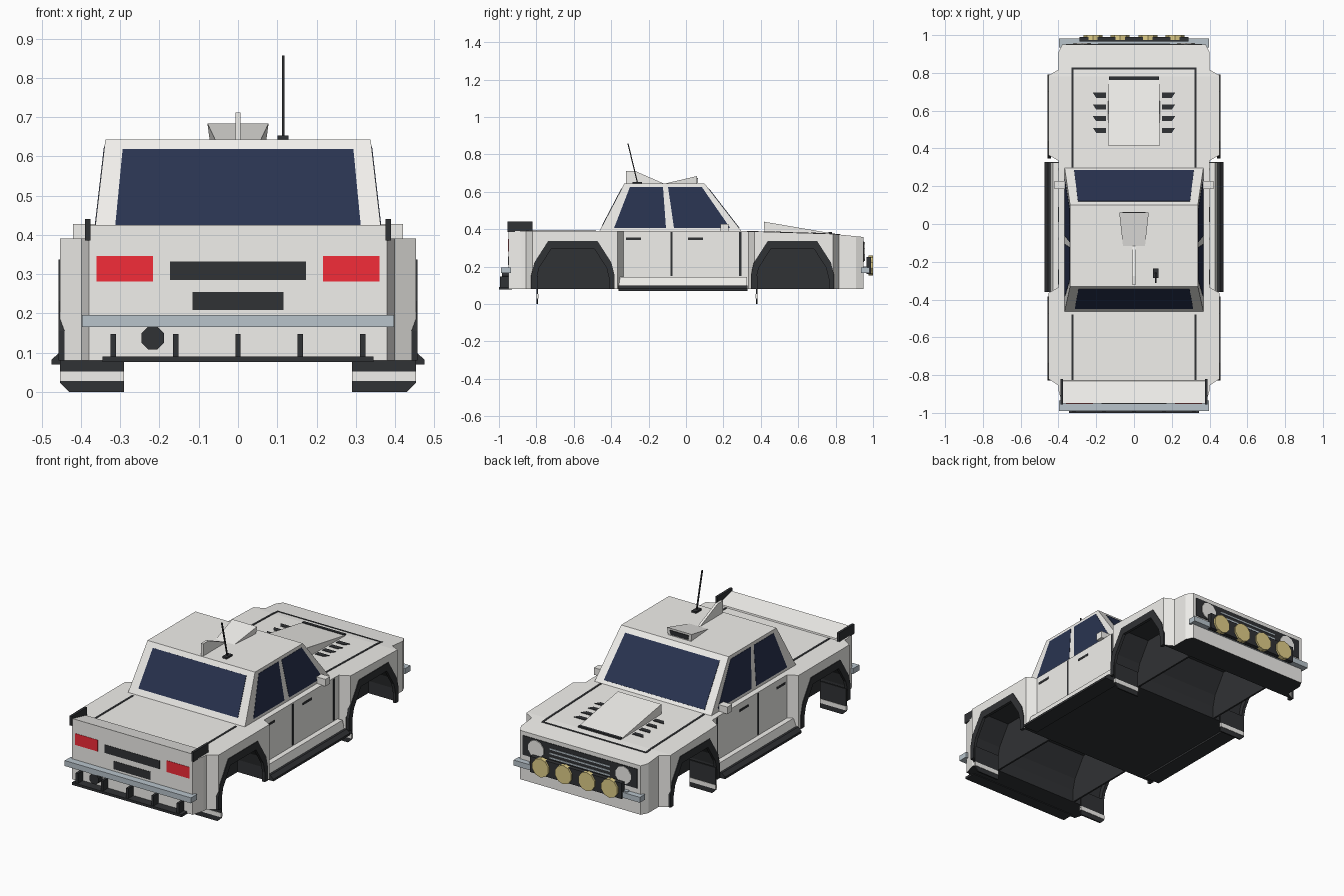
import bpy, bmesh
from mathutils import Vector
from math import cos, sin, pi

if "Cube" in bpy.data.objects:
    bpy.data.objects.remove(bpy.data.objects["Cube"])


def material(name, rgb):
    m = bpy.data.materials.new(name)
    m.diffuse_color = (*rgb, 1)
    m.use_nodes = True
    m.node_tree.nodes["Principled BSDF"].inputs["Base Color"].default_value = m.diffuse_color
    return m


PAINT = material("paint", (0.88, 0.87, 0.84))
DARK = material("dark_trim", (0.03, 0.032, 0.035))
GLASS = material("glass", (0.022, 0.033, 0.08))
RED = material("red_lamp", (0.9, 0.025, 0.04))
AMBER = material("amber_lamp", (0.75, 0.62, 0.25))
METAL = material("bumper_metal", (0.48, 0.55, 0.6))


def finish(name, bm, mat):
    bmesh.ops.recalc_face_normals(bm, faces=bm.faces)
    me = bpy.data.meshes.new(name)
    bm.to_mesh(me)
    bm.free()
    me.materials.append(mat)
    ob = bpy.data.objects.new(name, me)
    bpy.context.collection.objects.link(ob)
    return ob


def prism(name, pts, axis, a, b, mat=PAINT):
    """Extrude a 2D outline along an axis from a to b."""
    place = {'x': lambda p, t: (t, p[0], p[1]),
             'y': lambda p, t: (p[0], t, p[1]),
             'z': lambda p, t: (p[0], p[1], t)}[axis]
    bm = bmesh.new()
    f = bm.faces.new([bm.verts.new(place(p, a)) for p in pts])
    new = bmesh.ops.extrude_face_region(bm, geom=[f])['geom']
    d = Vector(place((0, 0), b - a))
    bmesh.ops.translate(bm, vec=d, verts=[v for v in new if isinstance(v, bmesh.types.BMVert)])
    return finish(name, bm, mat)


def box(name, x, y, z, mat=PAINT):
    return prism(name, [(x[0], y[0]), (x[1], y[0]), (x[1], y[1]), (x[0], y[1])], 'z', z[0], z[1], mat)


def hull(name, pts, mat=PAINT):
    bm = bmesh.new()
    for p in pts:
        bm.verts.new(p)
    bmesh.ops.convex_hull(bm, input=bm.verts)
    bmesh.ops.dissolve_limit(bm, angle_limit=0.01, verts=bm.verts, edges=bm.edges)
    return finish(name, bm, mat)


def slab(name, pts, off, mat):
    """Thin plate through pts, thickened both ways by off."""
    o = Vector(off)
    return hull(name, [Vector(p) + o for p in pts] + [Vector(p) - o for p in pts], mat)


def disc(name, x, z, r, y0, y1, mat, n=8):
    return prism(name, [(x + r * cos(2 * pi * (i + .5) / n), z + r * sin(2 * pi * (i + .5) / n))
                        for i in range(n)], 'y', y0, y1, mat)


def hood_z(y):
    return 0.39 - (y - 0.28) * 0.03 if y < 0.78 else 0.375 - (y - 0.78) * 0.1


# Body: plan outline with flared fenders, cut by wheel arches and hood slope
half = [(0.38, -0.95), (0.40, -0.88), (0.40, -0.855), (0.453, -0.82), (0.453, -0.365), (0.40, -0.335),
        (0.40, 0.335), (0.453, 0.365), (0.453, 0.787), (0.40, 0.817), (0.40, 0.91), (0.38, 0.95)]
body = prism("body", half + [(-x, y) for x, y in reversed(half)], 'z', 0.08, 0.39)
arch = [(0.216, 0), (0.216, 0.15), (0.2, 0.215), (0.128, 0.327)]
arch += [(-a, z) for a, z in reversed(arch)]
AXLES = (0.569, -0.605)
cutters = [prism("arch_cutter", [(c + a, z) for a, z in arch], 'x', -0.6, 0.6) for c in AXLES]
cutters.append(prism("hood_cutter", [(0.28, 0.3901), (0.78, 0.375), (1.0, 0.353), (1.0, 0.5), (0.28, 0.5)],
                     'x', -0.6, 0.6))
for c in cutters:
    c.hide_render = True
    m = body.modifiers.new("cut", 'BOOLEAN')
    m.operation, m.object, m.solver = 'DIFFERENCE', c, 'EXACT'
dg = bpy.context.evaluated_depsgraph_get()
mesh = bpy.data.meshes.new_from_object(body.evaluated_get(dg))
body.modifiers.clear()
body.data = mesh
for c in cutters:
    bpy.data.objects.remove(c)
mesh.materials.clear()
mesh.materials.append(PAINT)
mesh.materials.append(DARK)
# Dark underside and arch linings
for p in mesh.polygons:
    in_arch = any(abs(p.center.y - c) < 0.22 for c in AXLES) and p.center.z < 0.33 and abs(p.normal.x) < 0.1
    p.material_index = 1 if in_arch or p.normal.z < -0.5 else 0


def arch_ring(name, c, outer, inner, x0, x1):
    o, i = [[(c + a * k, max(z * k, 0.08)) for a, z in arch] for k in (outer, inner)]
    prism(name, o + i[::-1], 'x', x0, x1, DARK)


# Arch trims, inner wheel well walls and mud flaps
for s in (1, -1):
    for c in AXLES:
        prism("wheel_well_wall", [(c + a, max(z, 0.08)) for a, z in arch], 'x', s * 0.26, s * 0.27, DARK)
        arch_ring("arch_trim", c, 1.03, 0.9, s * 0.44, s * 0.457)
    for y in (0.377, -0.795):
        flap = [(0.29, 0), (0.43, 0), (0.453, 0.022), (0.453, 0.15), (0.29, 0.15)]
        prism("mud_flap", [(s * x, z) for x, z in flap], 'y', y - 0.004, y + 0.004, DARK)
        box("mud_flap_stripe", sorted((s * 0.29, s * 0.454)), (y - 0.006, y + 0.006), (0.028, 0.052))

# Cabin
hull("cabin", [(s * x, y, z) for s in (1, -1) for x, y, z in
               ((0.368, -0.465, 0.385), (0.338, -0.33, 0.643), (0.338, 0.10, 0.643), (0.368, 0.30, 0.385))])
slab("windshield", [(s * x, 0.30 - (z - 0.385) * 0.775, z) for s in (1, -1)
                    for x, z in ((0.317, 0.405), (0.297, 0.617))], (0, 0.002, 0.0015), GLASS)
slab("rear_window", [(s * x, -0.465 + (z - 0.385) * 0.523, z) for s in (1, -1)
                     for x, z in ((0.313, 0.42), (0.294, 0.617))], (0, -0.002, 0.001), GLASS)
panes = {"rear_side_window": ((-0.385, 0.405), (-0.30, 0.625), (-0.123, 0.625), (-0.107, 0.405)),
         "front_side_window": ((-0.064, 0.405), (-0.096, 0.625), (0.085, 0.625), (0.237, 0.405))}
for s in (1, -1):
    for name, pts in panes.items():
        slab(name, [(s * (0.368 - (z - 0.385) * 0.1163), y, z) for y, z in pts], (0.0015, 0, 0), GLASS)

# Side details: door seams, handles, mirrors, sills
for s in (1, -1):
    xs = sorted((s * 0.39, s * 0.4015))
    for y in (-0.362, -0.078, 0.29):
        box("door_seam", xs, (y - 0.006, y + 0.006), (0.15, 0.384), DARK)
    for y in (-0.28, 0.05):
        box("door_handle", sorted((s * 0.39, s * 0.402)), (y - 0.04, y + 0.04), (0.342, 0.355), DARK)
    box("mirror", sorted((s * 0.355, s * 0.42)), (0.185, 0.228), (0.387, 0.427))
    sill = [(0.38, 0.145), (0.43, 0.145), (0.445, 0.088), (0.38, 0.088)]
    prism("sill", [(s * x, z) for x, z in sill], 'y', -0.365, 0.325)
    board = [(0.38, 0.07), (0.475, 0.07), (0.475, 0.082), (0.455, 0.1), (0.38, 0.1)]
    prism("sill_board", [(s * x, z) for x, z in board], 'y', -0.36, 0.328, DARK)

# Roof scoop, fin and antenna
hull("roof_scoop", [(s * x, y, z) for s in (1, -1) for x, y, z in
                    ((0.058, -0.12, 0.642), (0.072, 0.058, 0.64), (0.078, 0.06, 0.684))])
slab("roof_scoop_mouth", [(s * x, y, z) for s in (1, -1) for x, y, z in
                          ((0.055, 0.058, 0.648), (0.06, 0.06, 0.674))], (0, 0.003, 0), DARK)
prism("roof_fin", [(-0.322, 0.64), (-0.322, 0.712), (-0.275, 0.712), (-0.11, 0.64)], 'x', -0.007, 0.007)
box("antenna_base", (0.101, 0.129), (-0.285, -0.235), (0.64, 0.653), DARK)
slab("antenna", [(0.115 + dx, y + dy, z) for y, z in ((-0.26, 0.65), (-0.31, 0.857))
                 for dx in (-0.003, 0.003) for dy in (-0.003, 0.003)], (0.0005, 0, 0), DARK)

# Hood scoop, louvres and panel seams
hull("hood_scoop", [(s * x, y, z) for s in (1, -1) for x, y, z in
                    ((0.139, 0.42, 0.38), (0.137, 0.416, 0.44), (0.135, 0.765, 0.37), (0.135, 0.765, 0.38))])
box("hood_scoop_mouth", (-0.133, 0.133), (0.763, 0.78), (0.365, 0.384), DARK)
for s in (1, -1):
    for i in range(4):
        y = 0.495 + i * 0.062
        pts = [(0.148, y - 0.013), (0.2, y - 0.013), (0.218, y + 0.014), (0.148, y + 0.014)]
        prism("hood_louvre", [(s * a, b) for a, b in pts], 'z', 0.365, hood_z(y) + 0.003, DARK)
    for ends in ((0.30, 0.78), (0.78, 0.828)):
        slab("hood_seam", [(s * 0.325 + d, y, hood_z(y)) for d in (-0.006, 0.006) for y in ends],
             (0, 0, 0.002), DARK)
    box("trunk_seam", (s * 0.325 - 0.006, s * 0.325 + 0.006), (-0.825, -0.48), (0.38, 0.392), DARK)
    box("spoiler_end_plate", (s * 0.383 - 0.007, s * 0.383 + 0.007), (-0.955, -0.82), (0.385, 0.44), DARK)
slab("hood_front_seam", [(x, y, hood_z(y)) for x in (-0.33, 0.33) for y in (0.818, 0.828)], (0, 0, 0.002), DARK)
prism("spoiler", [(-0.825, 0.38), (-0.83, 0.398), (-0.95, 0.425), (-0.95, 0.38)], 'x', -0.38, 0.38)

# Rear face
for s in (1, -1):
    box("tail_light", sorted((s * 0.217, s * 0.36)), (-0.952, -0.94), (0.281, 0.346), RED)
box("rear_panel", (-0.173, 0.173), (-0.952, -0.94), (0.285, 0.332), DARK)
box("plate_holder", (-0.116, 0.116), (-0.952, -0.94), (0.208, 0.254), DARK)
box("rear_bumper", (-0.397, 0.397), (-0.99, -0.935), (0.165, 0.196), METAL)
disc("exhaust", -0.217, 0.137, 0.031, -0.985, -0.93, DARK)
box("diffuser", (-0.345, 0.345), (-1.0, -0.93), (0.076, 0.09), DARK)
for i in range(-2, 3):
    box("diffuser_fin", (i * 0.159 - 0.007, i * 0.159 + 0.007), (-0.995, -0.945), (0.085, 0.147), DARK)

# Front face
box("grille", (-0.36, 0.36), (0.94, 0.953), (0.225, 0.335), DARK)
for z in (0.255, 0.28, 0.305):
    box("grille_bar", (-0.19, 0.19), (0.95, 0.956), (z - 0.004, z + 0.004), METAL)
for s in (1, -1):
    disc("headlight", s * 0.275, 0.28, 0.05, 0.945, 0.957, PAINT, 10)
    for x in (0.073, 0.217):
        disc("spot_light", s * x, 0.205, 0.053, 0.975, 1.0, AMBER, 10)
    box("light_bar_bracket", (s * 0.26 - 0.05, s * 0.26 + 0.05), (0.945, 0.97), (0.17, 0.2), METAL)
box("light_bar", (-0.288, 0.288), (0.965, 0.99), (0.16, 0.25), DARK)
box("front_bumper", (-0.397, 0.397), (0.935, 0.982), (0.165, 0.196), METAL)
